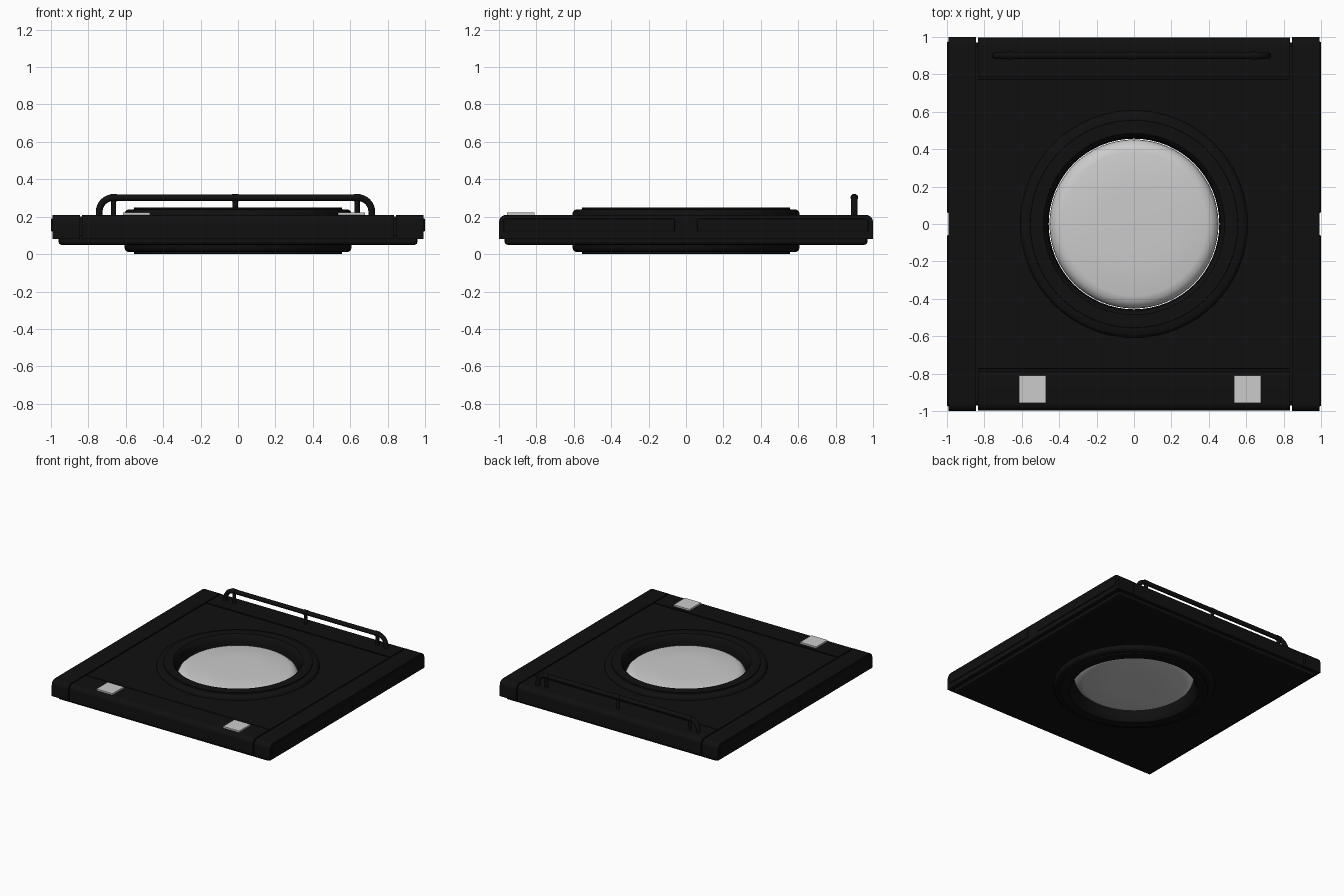
import bpy, bmesh, math
from mathutils import Vector

if "Cube" in bpy.data.objects:
    bpy.data.objects.remove(bpy.data.objects["Cube"])


def material(name, rgb):
    m = bpy.data.materials.new(name)
    m.use_nodes = True
    m.diffuse_color = (*rgb, 1)
    bsdf = m.node_tree.nodes["Principled BSDF"]
    bsdf.inputs["Base Color"].default_value = (*rgb, 1)
    return m


BLACK = material("black", (0.005, 0.005, 0.005))
WHITE = material("pale grey", (0.6, 0.6, 0.6))


def finish(name, bm, mat, bevel=0, segments=2, smooth=True):
    bmesh.ops.recalc_face_normals(bm, faces=bm.faces)
    me = bpy.data.meshes.new(name)
    bm.to_mesh(me)
    bm.free()
    me.materials.append(mat)
    ob = bpy.data.objects.new(name, me)
    bpy.context.collection.objects.link(ob)
    if smooth:
        bpy.ops.object.select_all(action='DESELECT')
        ob.select_set(True)
        bpy.context.view_layer.objects.active = ob
        bpy.ops.object.shade_smooth_by_angle(angle=math.radians(35))
    if bevel:
        mod = ob.modifiers.new("bevel", 'BEVEL')
        mod.width, mod.segments = bevel, segments
    return ob


def box(name, lo, hi, mat=BLACK, bevel=0, segments=2):
    bm = bmesh.new()
    bmesh.ops.create_cube(bm, size=1)
    for v in bm.verts:
        v.co = Vector(((1 - (c + 0.5)) * a + (c + 0.5) * b) for c, a, b in zip(v.co, lo, hi))
    return finish(name, bm, mat, bevel, segments, smooth=False)


def extrude_x(name, profile, x0, x1):
    bm = bmesh.new()
    face = bm.faces.new([bm.verts.new((x0, y, z)) for y, z in profile])
    new = bmesh.ops.extrude_face_region(bm, geom=[face])["geom"]
    bmesh.ops.translate(bm, vec=(x1 - x0, 0, 0),
                        verts=[g for g in new if isinstance(g, bmesh.types.BMVert)])
    return finish(name, bm, BLACK)


def revolve(name, profile, mat, closed):
    bm = bmesh.new()
    verts = [bm.verts.new((r, 0, z)) for r, z in profile]
    pairs = list(zip(verts, verts[1:]))
    if closed:
        pairs.append((verts[-1], verts[0]))
    edges = [bm.edges.new(p) for p in pairs]
    bmesh.ops.spin(bm, geom=verts + edges, axis=(0, 0, 1), cent=(0, 0, 0),
                   angle=math.tau, steps=64)
    bmesh.ops.remove_doubles(bm, verts=bm.verts, dist=0.0001)
    return finish(name, bm, mat)


def arc(cy, cz, r, a0, a1, n=6):
    angles = [math.radians(a0 + (a1 - a0) * i / n) for i in range(n + 1)]
    return [(cy + r * math.cos(a), cz + r * math.sin(a)) for a in angles]


def cut_hole(ob, cutter):
    mod = ob.modifiers.new("hole", 'BOOLEAN')
    mod.operation, mod.object, mod.solver = 'DIFFERENCE', cutter, 'EXACT'


# Round opening through the slab
bm = bmesh.new()
bmesh.ops.create_cone(bm, cap_ends=True, segments=64, radius1=0.52, radius2=0.52, depth=1)
cutter = finish("hole_cutter", bm, BLACK)
cutter.hide_render = True
cutter.display_type = 'WIRE'

# Slab: lower tray, core and top panel, all with the opening
tray = box("lower_tray", (-0.96, -0.97, 0.05), (0.96, 0.97, 0.1), bevel=0.015)
core = box("core", (-0.98, -0.95, 0.081), (0.98, 0.95, 0.2))
panel = box("centre_panel", (-0.835, -0.775, 0.1), (0.835, 0.775, 0.21), bevel=0.006)
for part in (tray, core, panel):
    cut_hole(part, cutter)

# Side rails, with two raised plates on each outer face
R = 0.04
rail = [(-1, 0.08), (1, 0.08)] + arc(1 - R, 0.21 - R, R, 0, 90) + arc(-1 + R, 0.21 - R, R, 90, 180)
for side, s in (("left", 1), ("right", -1)):
    extrude_x(side + "_rail", rail, s * 0.845, s * 0.993)
    for end, e in (("front", -1), ("back", 1)):
        y0, y1 = sorted((e * 0.06, e * 0.975))
        x0, x1 = sorted((s * 0.985, s))
        box(f"{side}_{end}_plate", (x0, y0, 0.12), (x1, y1, 0.19), bevel=0.006)

# Front and back bars with rounded outer top edges
for end, e in (("front", -1), ("back", 1)):
    pts = [(0.785, 0.08), (0.997, 0.08)] + arc(0.997 - R, 0.21 - R, R, 0, 90) + [(0.785, 0.21)]
    extrude_x(end + "_bar", [(e * y, z) for y, z in pts], -0.835, 0.835)

# Stepped collar around the opening, the same above and below
half = [(0.456, 0.125), (0.462, 0.2), (0.47, 0.235), (0.485, 0.25), (0.555, 0.25),
        (0.556, 0.24), (0.59, 0.238), (0.602, 0.23), (0.608, 0.215)]
mirrored = [(r, 0.25 - z) for r, z in reversed(half[1:])]
revolve("collar", half + mirrored, BLACK, closed=True)

# Pale lens with rounded edge
lens = [(0, 0.202), (0.2, 0.2), (0.385, 0.195), (0.415, 0.187), (0.437, 0.17), (0.448, 0.15), (0.452, 0.125)]
lens += [(r, 0.25 - z) for r, z in reversed(lens[:-1])]
revolve("lens", lens, WHITE, closed=False)

# Pale pads at the front
for name, x in (("right_pad", -0.543), ("left_pad", 0.607)):
    box(name, (x - 0.073, -0.957, 0.2), (x + 0.073, -0.81, 0.223), WHITE)


# Handrail at the back
def tube(name, points, radius):
    cu = bpy.data.curves.new(name, 'CURVE')
    cu.dimensions = '3D'
    cu.bevel_depth, cu.bevel_resolution, cu.use_fill_caps = radius, 3, True
    sp = cu.splines.new('POLY')
    sp.points.add(len(points) - 1)
    for p, co in zip(sp.points, points):
        p.co = (*co, 1)
    cu.materials.append(BLACK)
    ob = bpy.data.objects.new(name, cu)
    bpy.context.collection.objects.link(ob)


Y, B = 0.9, 0.075
bend = arc(-0.742 + B, 0.302 - B, B, 180, 90, 8) + arc(0.715 - B, 0.302 - B, B, 90, 0, 8)
path = [(-0.742, 0.2)] + bend + [(0.715, 0.2)]
tube("handrail", [(x, Y, z) for x, z in path], 0.018)
for i, x in enumerate((-0.665, -0.015, 0.637)):
    tube(f"handrail_post_{i + 1}", [(x, Y, 0.2), (x, Y, 0.3)], 0.014)
    tube(f"handrail_clamp_{i + 1}", [(x - 0.018, Y, 0.302), (x + 0.018, Y, 0.302)], 0.021)
